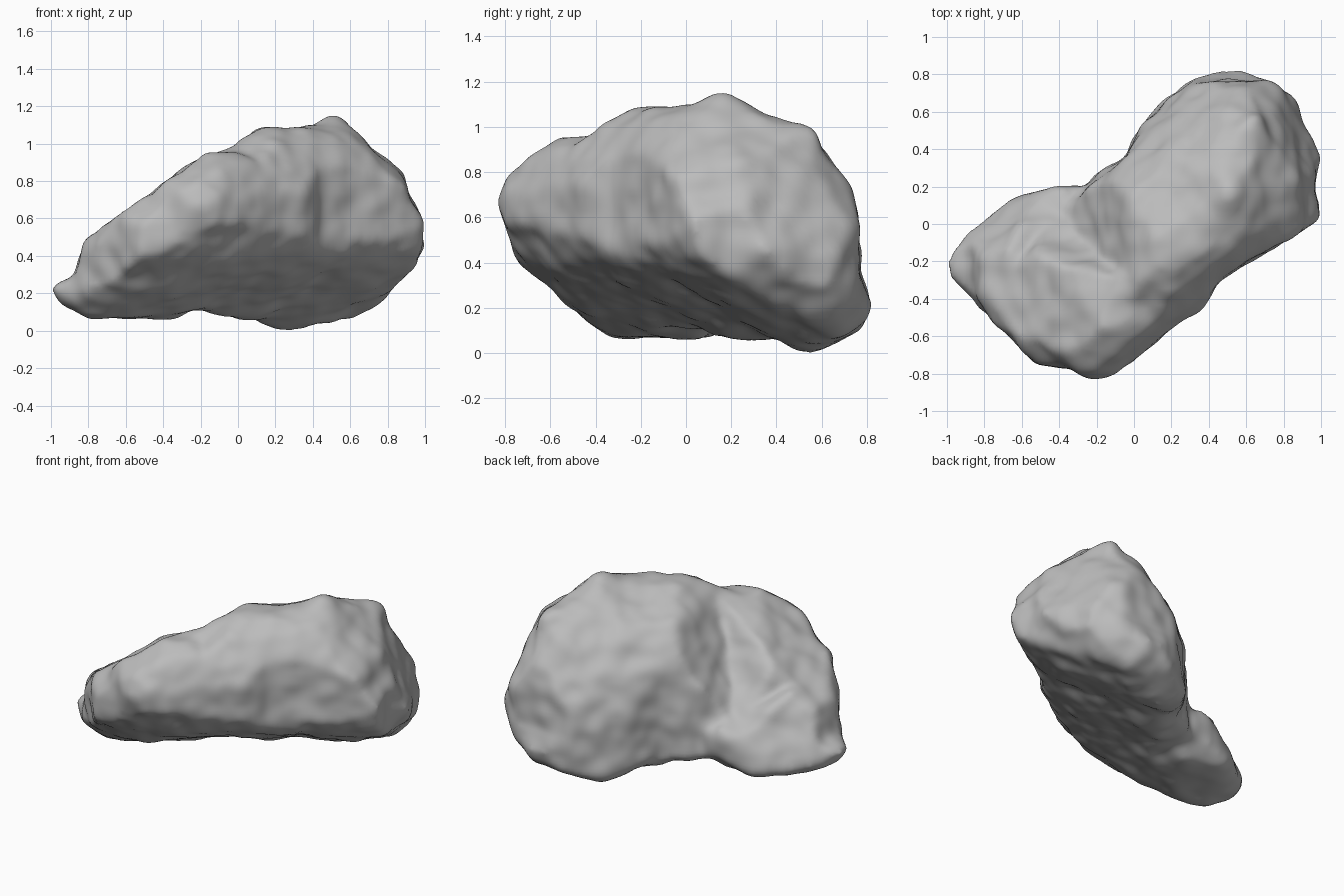
import bpy
import bmesh
from math import radians, sin, cos
from mathutils import Vector, noise

if "Cube" in bpy.data.objects:
    bpy.data.objects.remove(bpy.data.objects["Cube"], do_unlink=True)

GROUND = Vector((0, 0, 0))
CENTRE = Vector((0, 0, 0.57))

# Contours of the boulder in hundredths, one for each carving direction
FRONT = [(-102, 21), (-87, 30), (-81, 48), (-57, 68), (-45, 73), (-25, 94), (-5, 97), (12, 108),
         (40, 109), (51, 114), (60, 110), (87, 83), (92, 69), (100, 59), (99, 42), (90, 30),
         (75, 15), (60, 7), (42, 5), (28, -1), (15, 4), (0, 7), (-25, 13), (-36, 7), (-82, 7)]
SIDE = [(-82, 65), (-80, 77), (-73, 83), (-55, 95), (-42, 96), (-28, 108), (0, 109), (18, 114),
        (38, 102), (56, 101), (62, 88), (73, 74), (76, 60), (76, 36), (82, 22), (78, 10),
        (68, 4), (55, -1), (40, 7), (-35, 7), (-55, 24), (-75, 40), (-79, 51)]
PLAN = [(-102, -25), (-93, -8), (-80, 2), (-66, 12), (-40, 19), (-25, 20), (-18, 27), (-5, 34),
        (5, 53), (20, 68), (35, 77), (51, 84), (70, 77), (88, 66), (91, 50), (100, 36),
        (95, 20), (100, 3), (85, -7), (60, -20), (45, -31), (35, -45), (15, -60), (0, -73),
        (-15, -82), (-28, -81), (-38, -75), (-52, -75), (-65, -60), (-80, -49), (-84, -40)]
OVERHANG = [(-97, -19), (-86, 0), (-71, 6), (-44, 21), (-26, 26), (-8, 34), (6, 41), (24, 40),
            (37, 41), (52, 46), (67, 42), (78, 44), (89, 41), (92, 26), (105, 4), (110, -15),
            (108, -26), (94, -37), (61, -41), (37, -37), (19, -40), (-5, -37), (-50, -41),
            (-83, -39), (-92, -29)]
SLOPE = [(-110, -20), (-102, 1), (-86, 36), (-69, 48), (-51, 59), (-34, 59), (-11, 63), (8, 56),
         (20, 50), (35, 51), (53, 48), (70, 36), (77, 22), (87, 10), (92, -11), (91, -26),
         (97, -45), (86, -56), (68, -60), (41, -62), (26, -56), (14, -51), (-4, -51),
         (-25, -56), (-43, -63), (-53, -65), (-72, -60), (-90, -54), (-101, -40)]
BELOW = [(-75, 32), (-71, 41), (-50, 58), (-26, 75), (-16, 79), (-1, 72), (5, 58), (16, 43),
         (25, 25), (30, 7), (31, -17), (34, -24), (44, -24), (54, -41), (65, -63), (56, -77),
         (41, -81), (28, -77), (16, -69), (4, -66), (-14, -51), (-29, -41), (-44, -26),
         (-57, -14), (-57, 0), (-68, 10), (-73, 24)]
SECTION = [(-62, 58), (-50, 42), (-20, 21), (0, 4), (10, -10), (60, -10), (52, 30), (44, 47),
           (35, 67), (23, 86), (8, 102), (-15, 120), (-30, 112), (-43, 99), (-53, 84), (-60, 70)]
LOW_LOBE = [(-32, 105), (-20, 74), (-8, 54), (5, 40), (25, 27), (60, 20), (60, 150), (-32, 150)]


def prism(name, contour, azimuth, elevation, origin, near=2.0, lean=0.0):
    """Extrude a contour along a direction; lean tilts the near end with height."""
    a, e = radians(azimuth), radians(elevation)
    toward = Vector((sin(a) * cos(e), -cos(a) * cos(e), sin(e)))
    right = Vector((cos(a), sin(a), 0))
    up = toward.cross(right)
    bm = bmesh.new()
    corners = [bm.verts.new(origin + right * (p / 100) + up * (q / 100) - toward * 2)
               for p, q in contour]
    cap = bm.faces.new(corners)
    side = bmesh.ops.extrude_face_region(bm, geom=[cap])
    for v in side["geom"]:
        if isinstance(v, bmesh.types.BMVert):
            v.co += toward * (near + 2 + lean * v.co.z)
    bmesh.ops.recalc_face_normals(bm, faces=bm.faces)
    mesh = bpy.data.meshes.new(name)
    bm.to_mesh(mesh)
    bm.free()
    obj = bpy.data.objects.new(name, mesh)
    bpy.context.collection.objects.link(obj)
    return obj


# Rough block, carved from every direction
boulder = prism("boulder", PLAN, 0, 90, GROUND)
cutters = [
    ("INTERSECT", prism("front_cutter", FRONT, 0, 0, GROUND)),
    ("INTERSECT", prism("side_cutter", SIDE, 90, 0, GROUND)),
    ("INTERSECT", prism("overhang_cutter", OVERHANG, 35, 25, CENTRE)),
    ("INTERSECT", prism("slope_cutter", SLOPE, 215, 25, CENTRE)),
    ("INTERSECT", prism("below_cutter", BELOW, 140, -25, CENTRE)),
    ("INTERSECT", prism("section_cutter", SECTION, 125, 0, GROUND)),
    ("DIFFERENCE", prism("low_lobe_cutter", LOW_LOBE, 90, 0, GROUND, near=-0.6, lean=0.6)),
]
for operation, cutter in cutters:
    cutter.hide_render = True
    mod = boulder.modifiers.new(cutter.name, "BOOLEAN")
    mod.operation = operation
    mod.solver = "EXACT"
    mod.object = cutter

# Weather the carved edges
remesh = boulder.modifiers.new("even_surface", "REMESH")
remesh.mode = "VOXEL"
remesh.voxel_size = 0.022
soften = boulder.modifiers.new("soften", "SMOOTH")
soften.factor = 0.5
soften.iterations = 16
graph = bpy.context.evaluated_depsgraph_get()
rock = bpy.data.meshes.new_from_object(boulder.evaluated_get(graph))
boulder.modifiers.clear()
boulder.data = rock
for _, cutter in cutters:
    bpy.data.objects.remove(cutter, do_unlink=True)

# Lumps and shallow dents along the surface normals, over a slight swelling
offsets = []
for v in rock.vertices:
    lump = 0.006 + 0.016 * noise.noise(v.co * 5) + 0.012 * noise.noise(v.co * 9)
    offsets.append(v.normal * lump)
for v, offset in zip(rock.vertices, offsets):
    v.co += offset

# Plain grey stone
stone = bpy.data.materials.new("grey_stone")
stone.use_nodes = True
grey = (0.5, 0.5, 0.5, 1)
stone.diffuse_color = grey
stone.node_tree.nodes["Principled BSDF"].inputs["Base Color"].default_value = grey
rock.materials.clear()
rock.materials.append(stone)
for face in rock.polygons:
    face.use_smooth = True
    face.material_index = 0
